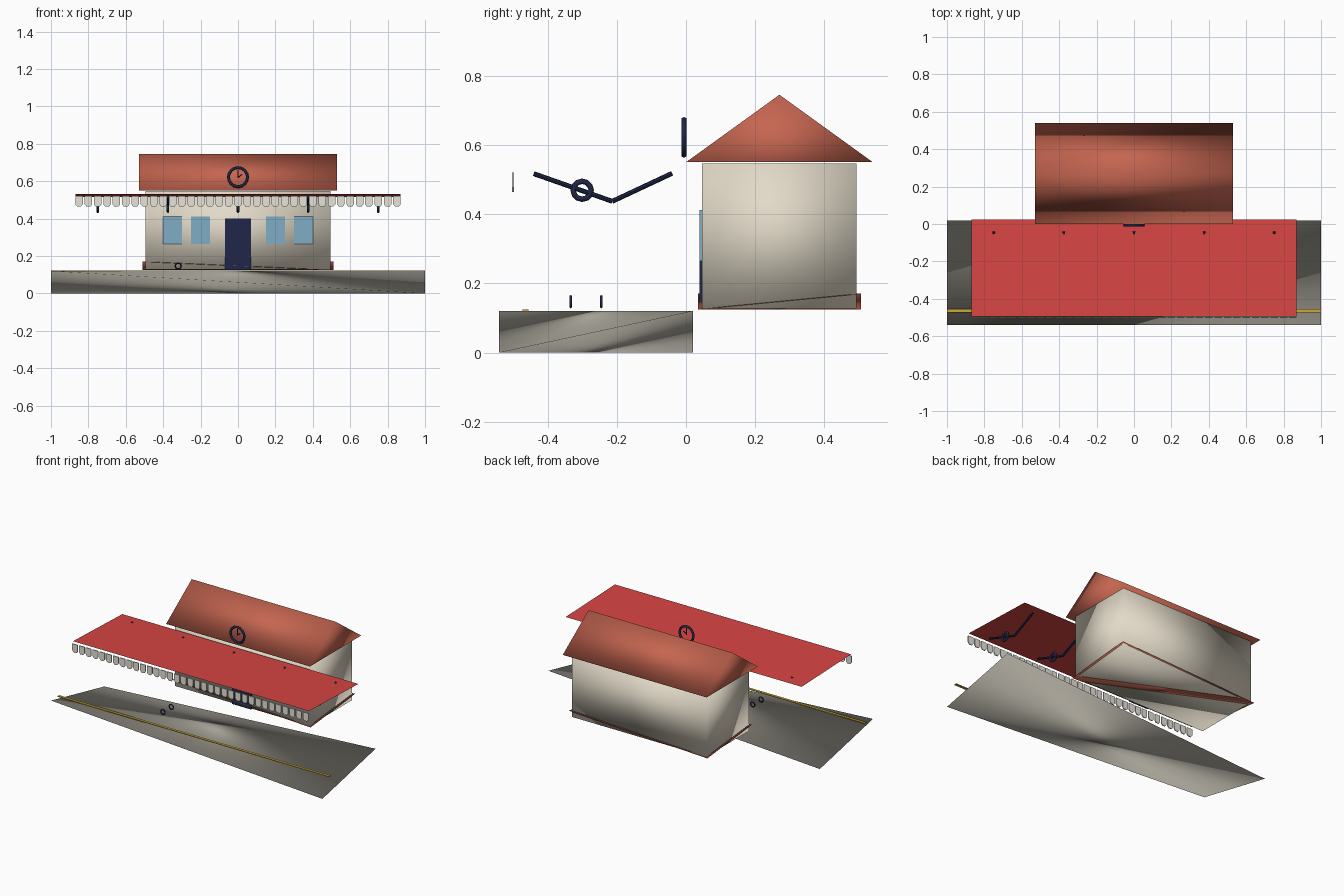
import bpy, bmesh, math
from mathutils import Vector

if "Cube" in bpy.data.objects:
    bpy.data.objects.remove(bpy.data.objects["Cube"])


def mat(name, r, g, b):
    m = bpy.data.materials.new(name)
    m.diffuse_color = (r, g, b, 1)
    m.use_nodes = True
    m.node_tree.nodes["Principled BSDF"].inputs["Base Color"].default_value = m.diffuse_color
    return m


STONE = mat("platform stone", .37, .35, .30)
CREAM = mat("cream wall", .76, .70, .58)
TILE = mat("roof tile", .56, .13, .08)
BRICK = mat("brick plinth", .38, .09, .055)
RED = mat("red canopy", .68, .06, .055)
NAVY = mat("navy iron", .014, .02, .065)
GLASS = mat("window glass", .22, .42, .56)
WHITE = mat("white trim", .82, .79, .72)
YELLOW = mat("safety yellow", .62, .40, .04)


def mesh_obj(name, verts, faces, material, smooth=False):
    bm = bmesh.new()
    vs = [bm.verts.new(v) for v in verts]
    for f in faces:
        bm.faces.new([vs[i] for i in f])
    bmesh.ops.recalc_face_normals(bm, faces=bm.faces)
    me = bpy.data.meshes.new(name)
    bm.to_mesh(me)
    bm.free()
    me.materials.append(material)
    if smooth:
        me.shade_smooth()
    ob = bpy.data.objects.new(name, me)
    bpy.context.collection.objects.link(ob)
    return ob


def extrude(name, profile, depth, material, smooth=False):
    """Closed prism: a list of 3D points swept along the depth vector."""
    n = len(profile)
    base = [Vector(p) for p in profile]
    verts = base + [p + Vector(depth) for p in base]
    faces = [tuple(range(n)), tuple(range(n, 2 * n))]
    faces += [(i, (i + 1) % n, (i + 1) % n + n, i + n) for i in range(n)]
    return mesh_obj(name, verts, faces, material, smooth)


def box(name, x0, x1, y0, y1, z0, z1, material, smooth=False):
    profile = [(x0, y0, z0), (x1, y0, z0), (x1, y1, z0), (x0, y1, z0)]
    return extrude(name, profile, (0, 0, z1 - z0), material, smooth)


def wedge_slab(name, x, y0, y1, z0, z1, material):
    """Four-cornered slab whose corners alternate between high and low."""
    verts = [(-x, y0, z1), (x, y0, z0), (x, y1, z1), (-x, y1, z0)]
    return mesh_obj(name, verts, [(0, 1, 2), (0, 2, 3), (0, 1, 3), (1, 2, 3)],
                    material, True)


def ring(name, loc, rot, major, minor, material, seg=12, sides=6):
    bpy.ops.mesh.primitive_torus_add(location=loc, rotation=rot, major_radius=major,
                                     minor_radius=minor, major_segments=seg,
                                     minor_segments=sides)
    ob = bpy.context.object
    ob.name = name
    ob.data.materials.append(material)
    ob.data.shade_smooth()
    return ob


def rod(name, a, b, radius, material):
    a, b = Vector(a), Vector(b)
    d = b - a
    bpy.ops.mesh.primitive_cylinder_add(vertices=8, radius=radius, depth=d.length,
                                        location=(a + b) / 2)
    ob = bpy.context.object
    ob.name = name
    ob.rotation_euler = d.to_track_quat('Z', 'Y').to_euler()
    ob.data.materials.append(material)
    bpy.ops.object.shade_smooth_by_angle()
    return ob


# Platform and its safety line
wedge_slab("platform", 1.0, -.54, .02, 0, .12, STONE)
box("safety_line", -1, 1, -.472, -.455, .119, .124, YELLOW)

# Station house: plinth, walls and gabled roof
wedge_slab("plinth", .51, .035, .505, .125, .17, BRICK)
box("walls", -.495, .495, .046, .493, .128, .547, CREAM, True)
extrude("gable_roof", [(-.53, 0, .55), (-.53, .54, .55), (-.53, .27, .745)],
        (1.06, 0, 0), TILE, True)

# Door and windows as thin plates
box("door", -.07, .07, .039, .047, .125, .40, NAVY)
for i, x in enumerate((-.35, -.20, .20, .35)):
    box(f"window_{i}", x - .05, x + .05, .039, .047, .265, .412, GLASS)

# Clock ring and hands
ring("clock_rim", (0, -.006, .622), (math.pi / 2, 0, 0), .051, .008, NAVY, 16)
rod("minute_hand", (0, -.006, .618), (0, -.006, .66), .003, NAVY)
rod("hour_hand", (0, -.006, .62), (.022, -.006, .637), .003, NAVY)

# Canopy sheet
mesh_obj("canopy", [(-.87, -.495, .533), (.87, -.495, .533),
                    (.87, .025, .515), (-.87, .025, .515)], [(0, 1, 2, 3)], RED)

# Pointed valance boards along the canopy edge
COUNT = 35
for i in range(COUNT):
    x = -.85 + 1.7 * i / (COUNT - 1)
    w = .02
    extrude(f"valance_{i}", [(x - w, -.503, .52), (x + w, -.503, .52),
                             (x + w, -.503, .477), (x + w / 2, -.503, .464),
                             (x - w / 2, -.503, .464), (x - w, -.503, .477)],
            (0, .006, 0), WHITE)

# Iron canopy brackets with a scroll
for i in range(5):
    x = -.75 + .375 * i
    elbow = (x, -.213, .437)
    rod(f"bracket_front_{i}", elbow, (x, -.44, .517), .007, NAVY)
    rod(f"bracket_back_{i}", elbow, (x, -.04, .518), .007, NAVY)
    ring(f"bracket_scroll_{i}", (x, -.30, .469), (0, math.pi / 2, 0), .026, .008, NAVY)

# Small wheels standing on the platform
for i, y in enumerate((-.333, -.245)):
    ring(f"cart_wheel_{i}", (-.32, y, .147), (math.pi / 2, 0, 0), .016, .004, NAVY, 10)
